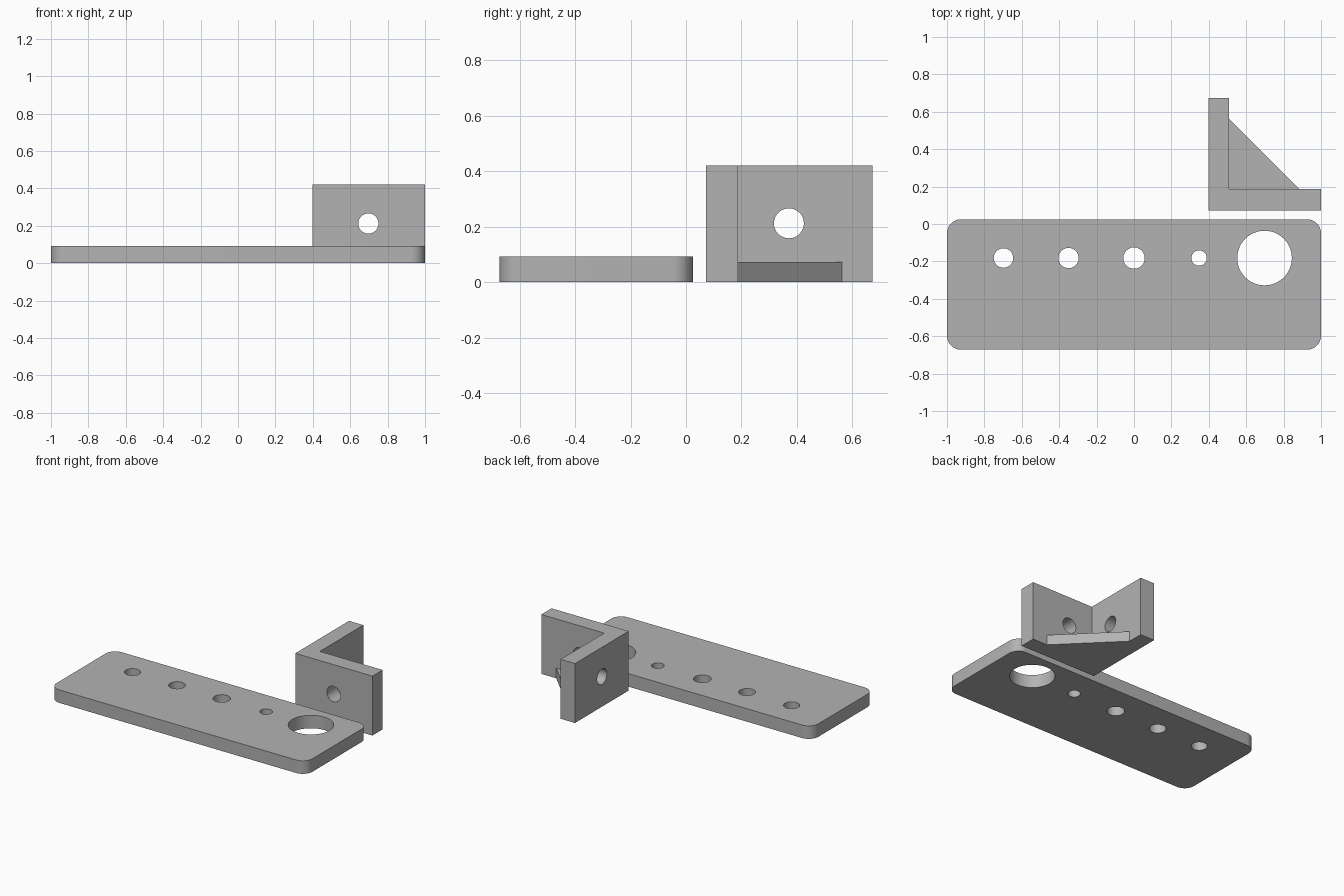
import bpy, bmesh, math
from mathutils import Matrix

if "Cube" in bpy.data.objects:
    bpy.data.objects.remove(bpy.data.objects["Cube"])

grey = bpy.data.materials.new("mid_grey")
grey.diffuse_color = (0.45, 0.45, 0.45, 1)
grey.use_nodes = True
grey.node_tree.nodes["Principled BSDF"].inputs["Base Color"].default_value = grey.diffuse_color


def prism(name, outline, height):
    """Extrude a flat outline upwards from z = 0."""
    bm = bmesh.new()
    face = bm.faces.new([bm.verts.new((x, y, 0)) for x, y in outline])
    top = bmesh.ops.extrude_face_region(bm, geom=[face])["geom"]
    bmesh.ops.translate(bm, vec=(0, 0, height),
                        verts=[v for v in top if isinstance(v, bmesh.types.BMVert)])
    bmesh.ops.recalc_face_normals(bm, faces=bm.faces)
    mesh = bpy.data.meshes.new(name)
    bm.to_mesh(mesh)
    bm.free()
    obj = bpy.data.objects.new(name, mesh)
    bpy.context.collection.objects.link(obj)
    mesh.materials.append(grey)
    return obj


def drill(obj, centre, radius, axis, depth=0.3):
    """Cut a round hole through obj along the given axis."""
    turn = {"X": Matrix.Rotation(math.pi / 2, 4, "Y"),
            "Y": Matrix.Rotation(math.pi / 2, 4, "X"),
            "Z": Matrix.Identity(4)}[axis]
    bm = bmesh.new()
    bmesh.ops.create_cone(bm, cap_ends=True, segments=48, radius1=radius, radius2=radius,
                          depth=depth, matrix=Matrix.Translation(centre) @ turn)
    mesh = bpy.data.meshes.new("hole_cutter")
    bm.to_mesh(mesh)
    bm.free()
    mesh.materials.append(grey)
    cutter = bpy.data.objects.new("hole_cutter", mesh)
    cutter.hide_render = True
    bpy.context.collection.objects.link(cutter)
    mod = obj.modifiers.new("hole", "BOOLEAN")
    mod.operation, mod.solver, mod.object = "DIFFERENCE", "EXACT", cutter
    bpy.context.view_layer.objects.active = obj
    bpy.ops.object.modifier_apply(modifier=mod.name)
    bpy.data.objects.remove(cutter)


def smooth(obj):
    bpy.ops.object.select_all(action="DESELECT")
    obj.select_set(True)
    bpy.context.view_layer.objects.active = obj
    bpy.ops.object.shade_smooth_by_angle(angle=math.radians(30))


# Flat plate with rounded corners
x1, y0, y1, r, steps = 1.0, -0.672, 0.025, 0.075, 10
corners = [(x1 - r, y1 - r), (-x1 + r, y1 - r), (-x1 + r, y0 + r), (x1 - r, y0 + r)]
outline = []
for i, (cx, cy) in enumerate(corners):
    for k in range(steps + 1):
        a = math.pi / 2 * (i + k / steps)
        outline.append((cx + r * math.cos(a), cy + r * math.sin(a)))
plate = prism("base_plate", outline, 0.092)

# Row of holes in the plate
for x, radius in [(-0.698, 0.052), (-0.35, 0.054), (0, 0.057), (0.348, 0.041), (0.698, 0.146)]:
    drill(plate, (x, -0.182, 0.046), radius, "Z")
smooth(plate)

# Upright L-shaped bracket with a hole in each wall
bracket = prism("angle_bracket", [(0.397, 0.073), (1, 0.073), (1, 0.187), (0.509, 0.187),
                                  (0.509, 0.673), (0.397, 0.673)], 0.42)
drill(bracket, (0.697, 0.13, 0.212), 0.054, "Y")
drill(bracket, (0.453, 0.371, 0.212), 0.054, "X")
smooth(bracket)

# Triangular gusset in the inner corner, at the bottom
prism("corner_gusset", [(0.509, 0.187), (0.884, 0.187), (0.509, 0.562)], 0.072)
